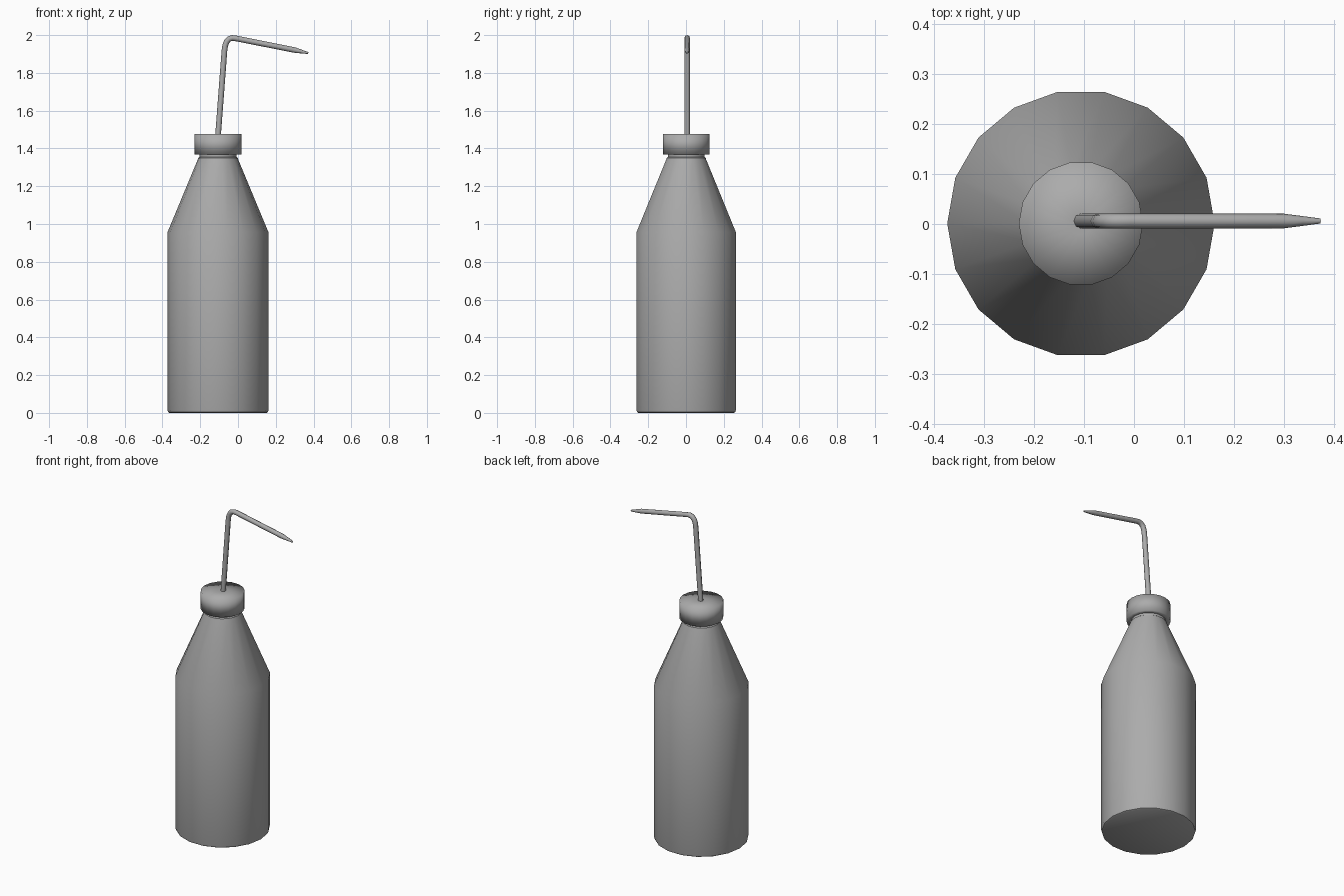
import bpy, bmesh, math

if "Cube" in bpy.data.objects:
    bpy.data.objects.remove(bpy.data.objects["Cube"])

CX = -0.106
SIDES = 18

# Mid-grey plastic
grey = bpy.data.materials.new("grey_plastic")
grey.diffuse_color = (0.41, 0.41, 0.41, 1)
grey.use_nodes = True
grey.node_tree.nodes["Principled BSDF"].inputs["Base Color"].default_value = grey.diffuse_color


def smooth(ob, angle=35):
    bpy.ops.object.select_all(action='DESELECT')
    ob.select_set(True)
    bpy.context.view_layer.objects.active = ob
    bpy.ops.object.shade_smooth_by_angle(angle=math.radians(angle))


def lathe(name, profile, angle=35):
    """Revolve (radius, z) points around the bottle axis, closing both ends."""
    bm = bmesh.new()
    rings = []
    for r, z in profile:
        rings.append([bm.verts.new((r * math.cos(2 * math.pi * i / SIDES),
                                    r * math.sin(2 * math.pi * i / SIDES), z))
                      for i in range(SIDES)])
    for a, b in zip(rings, rings[1:]):
        for i in range(SIDES):
            j = (i + 1) % SIDES
            bm.faces.new((a[i], a[j], b[j], b[i]))
    bm.faces.new(rings[0][::-1])
    bm.faces.new(rings[-1])
    me = bpy.data.meshes.new(name)
    bm.to_mesh(me)
    bm.free()
    me.materials.append(grey)
    ob = bpy.data.objects.new(name, me)
    ob.location = (CX, 0.001, 0)
    bpy.context.collection.objects.link(ob)
    smooth(ob, angle)
    return ob


# Bottle body with tapered shoulder and short neck
lathe("bottle", [(0.257, 0.0), (0.264, 0.004), (0.267, 0.014), (0.267, 0.957),
                 (0.107, 1.342), (0.105, 1.35), (0.098, 1.355), (0.098, 1.38)])

# Screw cap, softly shaded over its edges
lathe("cap", [(0.100, 1.368), (0.124, 1.368), (0.124, 1.476), (0.02, 1.476)], 120)

# Bent spout tube: x, z, radius, tapering at the tip
path = [(-0.106, 1.465, 0.015), (-0.072, 1.915, 0.015), (-0.068, 1.945, 0.015),
        (-0.060, 1.966, 0.015), (-0.047, 1.980, 0.015), (-0.030, 1.985, 0.015),
        (-0.008, 1.982, 0.015), (0.300, 1.921, 0.0145), (0.335, 1.913, 0.010),
        (0.372, 1.905, 0.005)]
cu = bpy.data.curves.new("spout_tube", 'CURVE')
cu.dimensions = '3D'
cu.bevel_depth = 1.0
cu.bevel_resolution = 2
cu.use_fill_caps = True
cu.materials.append(grey)
sp = cu.splines.new('POLY')
sp.points.add(len(path) - 1)
for p, (x, z, r) in zip(sp.points, path):
    p.co = (x, 0.006, z, 1)
    p.radius = r
tube = bpy.data.objects.new("spout_tube", cu)
bpy.context.collection.objects.link(tube)
bpy.ops.object.select_all(action='DESELECT')
tube.select_set(True)
bpy.context.view_layer.objects.active = tube
bpy.ops.object.convert(target='MESH')
smooth(bpy.context.view_layer.objects.active, 50)
